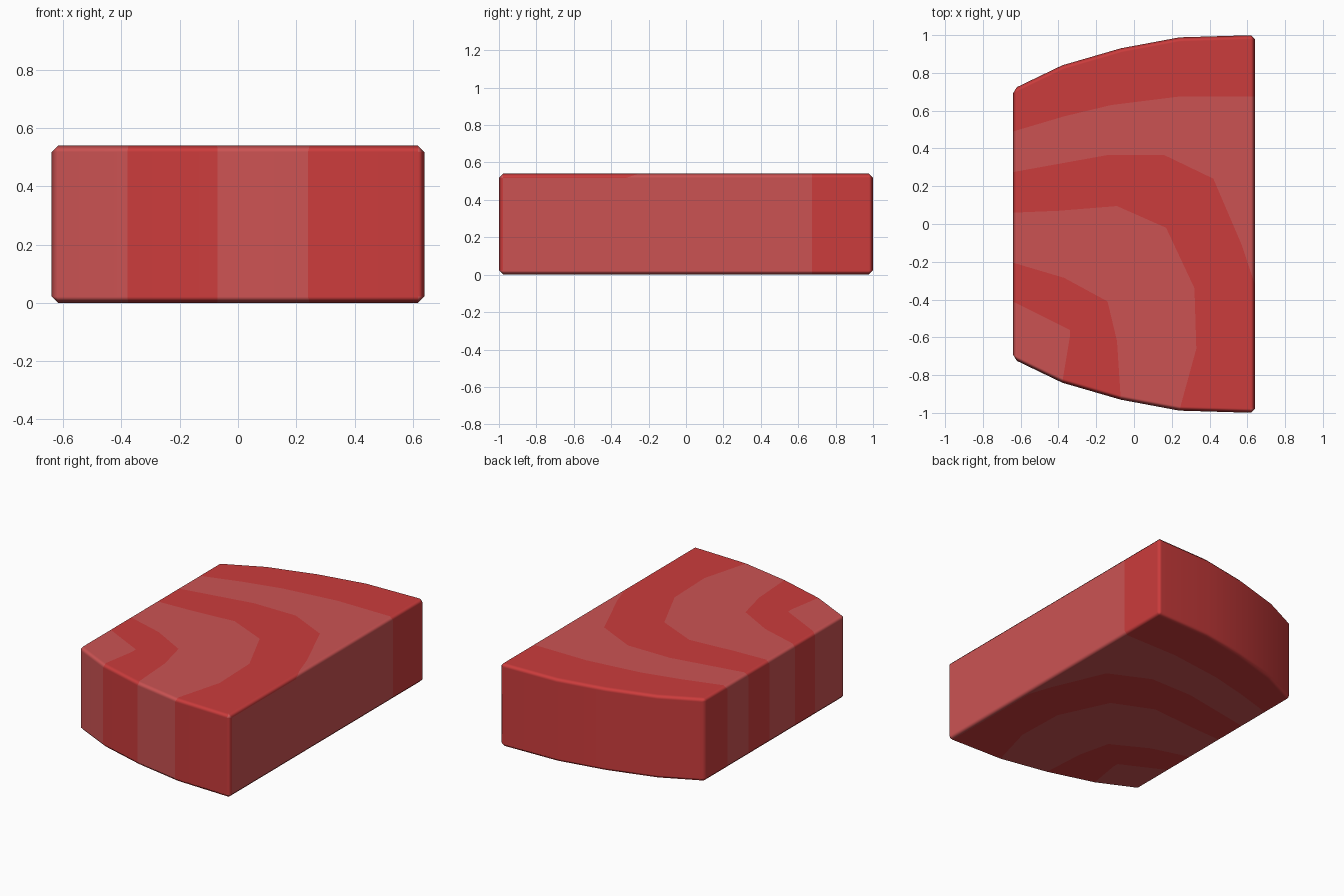
import bpy, bmesh
from mathutils import Vector

if "Cube" in bpy.data.objects:
    bpy.data.objects.remove(bpy.data.objects["Cube"])

HEIGHT = 0.54

def material(name, rgb):
    m = bpy.data.materials.new(name)
    m.diffuse_color = (*rgb, 1)
    m.use_nodes = True
    m.node_tree.nodes["Principled BSDF"].inputs["Base Color"].default_value = m.diffuse_color
    return m

mats = [material("deep red", (0.60, 0.045, 0.045)),
        material("pale red", (0.60, 0.086, 0.086))]

# Grain lines across the slab, from the back outline to the front left corner
lines = [
    [(-.64, .715), (-.38, .84), (-.07, .93), (.24, .988), (.64, 1.0)],
    [(-.64, .49), (-.37, .57), (-.12, .63), (.24, .675), (.64, .675)],
    [(-.64, .275), (-.14, .365), (.16, .365), (.42, .24), (.57, -.11), (.64, -.32)],
    [(-.64, .06), (-.4, .07), (-.09, .095), (.17, -.02), (.32, -.34), (.33, -.66), (.24, -.988)],
    [(-.64, -.205), (-.37, -.285), (-.14, -.41), (-.09, -.62), (-.07, -.93)],
    [(-.64, -.41), (-.34, -.56), (-.34, -.60), (-.38, -.84)],
    [(-.64, -.715)],
]
front_right_corner = (.64, -1.0)

bm = bmesh.new()
rows = [[bm.verts.new((x, y, 0)) for x, y in line] for line in lines]
corner = bm.verts.new((*front_right_corner, 0))

# Alternating bands between neighbouring grain lines
bands = []
for i in range(len(rows) - 1):
    extra = [corner] if i == 2 else []
    face = bm.faces.new(rows[i] + extra + rows[i + 1][::-1])
    face.material_index = i % 2
    bands.append(face)

# Extrude to a solid; walls take the colour of the band they touch
out = bmesh.ops.extrude_face_region(bm, geom=bands, use_keep_orig=True)
bmesh.ops.translate(bm, vec=Vector((0, 0, HEIGHT)),
                    verts=[g for g in out["geom"] if isinstance(g, bmesh.types.BMVert)])
bmesh.ops.recalc_face_normals(bm, faces=bm.faces)
for f in bm.faces:
    f.smooth = True
    if abs(f.normal.z) > 0.5:
        continue
    for e in f.edges:
        for g in e.link_faces:
            if abs(g.normal.z) > 0.5:
                f.material_index = g.material_index
    # the cut right side is pale except for its back end
    if f.normal.x > 0.9:
        f.material_index = 1 if f.calc_center_median().y < 0.67 else 0

mesh = bpy.data.meshes.new("fillet_slab")
bm.to_mesh(mesh)
bm.free()
for m in mats:
    mesh.materials.append(m)
slab = bpy.data.objects.new("fillet_slab", mesh)
bpy.context.collection.objects.link(slab)

# Narrow softened edges
bevel = slab.modifiers.new("soft_edges", 'BEVEL')
bevel.width = 0.022
bevel.segments = 1
bevel.limit_method = 'ANGLE'
bevel.angle_limit = 0.7
bevel.harden_normals = True
